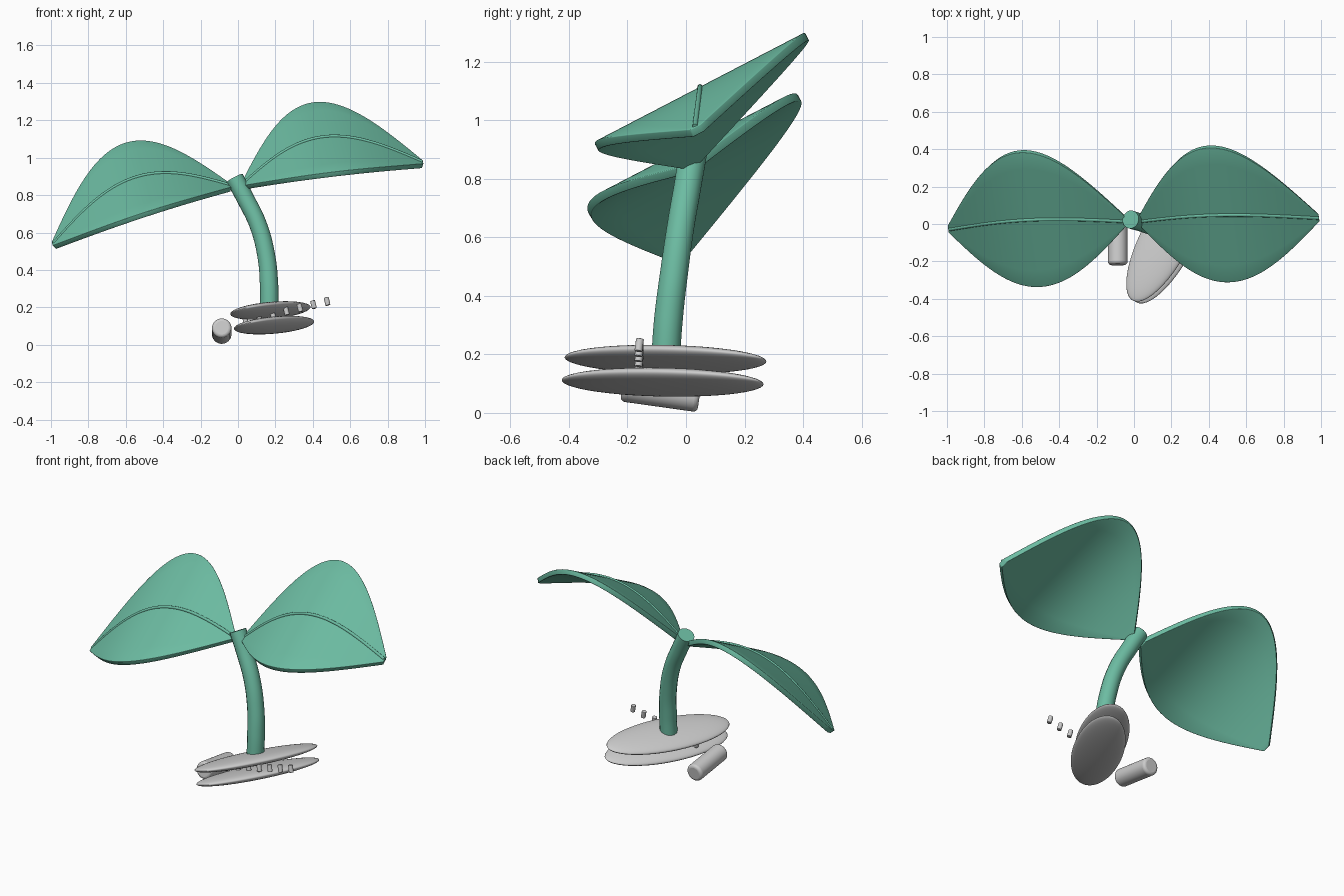
import bpy, bmesh
from math import sin, pi
from mathutils import Vector, Matrix

if "Cube" in bpy.data.objects:
    bpy.data.objects.remove(bpy.data.objects["Cube"])

green = bpy.data.materials.new("leaf_green")
green.diffuse_color = (0.15, 0.5, 0.36, 1)
green.use_nodes = True
green.node_tree.nodes["Principled BSDF"].inputs["Base Color"].default_value = green.diffuse_color


def finish(ob, mat=None, angle=40):
    if mat:
        ob.data.materials.append(mat)
    bpy.ops.object.select_all(action='DESELECT')
    ob.select_set(True)
    bpy.context.view_layer.objects.active = ob
    if ob.type == 'MESH':
        bpy.ops.object.shade_smooth_by_angle(angle=angle * pi / 180)


def link(name, data):
    ob = bpy.data.objects.new(name, data)
    bpy.context.collection.objects.link(ob)
    return ob


def bevel(ob, width, segments):
    m = ob.modifiers.new("Bevel", 'BEVEL')
    m.width, m.segments, m.limit_method = width, segments, 'ANGLE'
    m.angle_limit = pi / 4


def tube(name, points, radii, depth):
    """Round smooth curve through the points, with a radius at each point."""
    cu = bpy.data.curves.new(name, 'CURVE')
    cu.dimensions = '3D'
    cu.bevel_depth, cu.bevel_resolution = depth, 6
    cu.use_fill_caps = True
    cu.resolution_u = 10
    sp = cu.splines.new('BEZIER')
    sp.bezier_points.add(len(points) - 1)
    for bp, p, r in zip(sp.bezier_points, points, radii):
        bp.co, bp.radius = p, r
        bp.handle_left_type = bp.handle_right_type = 'AUTO'
    finish(link(name, cu), green)


def leaf(side, base, tip, arch, across):
    """Arched blade with straight tilted cross-sections, plus a raised midrib."""
    base, tip, arch, across = map(Vector, (base, tip, arch, across))
    nt, nv = 48, 8

    def mid(t):
        return base.lerp(tip, t) + arch * sin(pi * t)

    bm = bmesh.new()
    rows = []
    for i in range(nt + 1):
        t = i / nt
        w = 0.05 + 0.95 * sin(pi * t)
        rows.append([bm.verts.new(mid(t) + across * w * (2 * j / nv - 1))
                     for j in range(nv + 1)])
    for a, b in zip(rows, rows[1:]):
        for j in range(nv):
            bm.faces.new((a[j], b[j], b[j + 1], a[j + 1]))
    bmesh.ops.recalc_face_normals(bm, faces=bm.faces)
    me = bpy.data.meshes.new(side + "_leaf")
    bm.to_mesh(me)
    bm.free()
    ob = link(side + "_leaf", me)
    s = ob.modifiers.new("Thickness", 'SOLIDIFY')
    s.thickness, s.offset = 0.03, 0
    bevel(ob, 0.012, 3)
    finish(ob, green)
    # midrib lies just above the blade
    up = Vector((0, -across.z, across.y)).normalized() * 0.015
    tube(side + "_leaf_midrib", [mid(k / 12) + up for k in range(13)], [1] * 13, 0.009)


leaf("right", (0.03, 0.02, 0.85), (0.985, 0.038, 0.965), (-0.05, 0.025, 0.19), (-0.05, 0.36, 0.187))
leaf("left", (-0.04, 0.02, 0.84), (-0.985, -0.022, 0.53), (-0.04, 0.03, 0.195), (-0.05, 0.36, 0.187))

# curved stem
tube("stem",
     [(0.168, -0.07, 0.18), (0.166, -0.06, 0.32), (0.152, -0.042, 0.47),
      (0.108, -0.018, 0.64), (0.035, 0.008, 0.79), (-0.018, 0.024, 0.89)],
     [1, 1, 0.97, 0.95, 0.95, 0.98], 0.05)

# shared tilted frame of the two seed halves and the pegs
along = Vector((0.468, 0.884, -0.002)).normalized()
normal = Vector((-0.248, 0.133, 1))
normal = (normal - along * normal.dot(along)).normalized()
side = along.cross(normal)
frame = Matrix((along, side, normal)).transposed()
# columns: along, side, normal
frame = Matrix([[along[i], -side[i], normal[i]] for i in range(3)])
rot = frame.to_4x4()

# flat oval discs
for name, c in (("upper_disc", (0.173, -0.07, 0.183)), ("lower_disc", (0.193, -0.08, 0.105))):
    bpy.ops.mesh.primitive_uv_sphere_add(segments=48, ring_count=24)
    ob = bpy.context.object
    ob.name = name
    ob.matrix_world = Matrix.Translation(c) @ rot @ Matrix.Diagonal((0.384, 0.138, 0.034, 1))
    finish(ob, angle=180)


def cylinder(name, a, b, r, verts, width):
    a, b = Vector(a), Vector(b)
    bpy.ops.mesh.primitive_cylinder_add(vertices=verts, radius=r, depth=(b - a).length,
                                        location=(a + b) / 2)
    ob = bpy.context.object
    ob.name = name
    ob.rotation_mode = 'QUATERNION'
    ob.rotation_quaternion = (b - a).to_track_quat('Z', 'Y')
    bevel(ob, width, 4)
    finish(ob)


# rounded roller beside the discs
cylinder("roller", (-0.087, -0.218, 0.091), (-0.087, 0.046, 0.054), 0.052, 32, 0.016)

# row of small pegs, rising to the right
for k in range(7):
    p = Vector((0.04 + 0.0727 * k, -0.16, 0.128 + 0.0173 * k))
    cylinder("peg_%d" % (k + 1), p - normal * 0.022, p + normal * 0.022, 0.0135, 16, 0.003)
